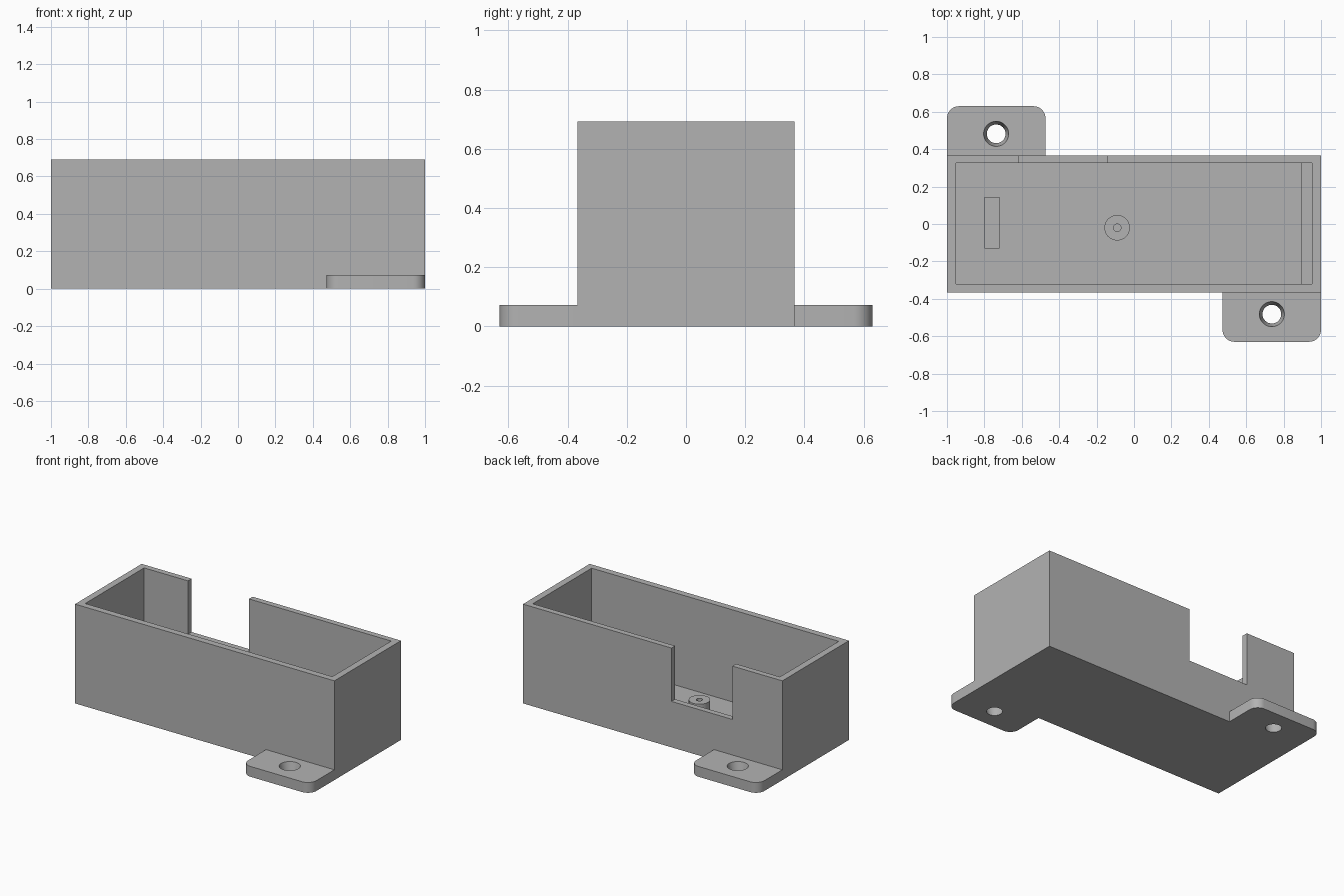
import bpy
import bmesh
from math import radians

old = bpy.data.objects.get("Cube")
if old:
    bpy.data.objects.remove(old, do_unlink=True)

grey = bpy.data.materials.new("plain_grey")
grey.use_nodes = True
colour = (0.45, 0.45, 0.45, 1)
grey.diffuse_color = colour
grey.node_tree.nodes["Principled BSDF"].inputs["Base Color"].default_value = colour


def make_object(name, bm):
    mesh = bpy.data.meshes.new(name)
    bmesh.ops.recalc_face_normals(bm, faces=bm.faces)
    bm.to_mesh(mesh)
    bm.free()
    mesh.materials.append(grey)
    obj = bpy.data.objects.new(name, mesh)
    bpy.context.collection.objects.link(obj)
    return obj


def box(name, x, y, z, rounded_side=0):
    """Box from axis ranges; upright edges on one y side may be rounded."""
    bm = bmesh.new()
    bmesh.ops.create_cube(bm, size=1)
    for v in bm.verts:
        v.co = [r[0] if c < 0 else r[1] for c, r in zip(v.co, (x, y, z))]
    if rounded_side:
        outer = max(y) if rounded_side > 0 else min(y)
        edges = [e for e in bm.edges
                 if all(abs(v.co.y - outer) < 1e-4 for v in e.verts)
                 and abs(e.verts[0].co.z - e.verts[1].co.z) > 0.01]
        bmesh.ops.bevel(bm, geom=edges, offset=0.065, segments=8,
                        profile=0.5, affect='EDGES')
    return make_object(name, bm)


def cone(name, x, y, z, r_bottom, r_top, sides=48):
    bm = bmesh.new()
    bmesh.ops.create_cone(bm, cap_ends=True, segments=sides, radius1=r_bottom,
                          radius2=r_top, depth=z[1] - z[0])
    bmesh.ops.translate(bm, vec=(x, y, sum(z) / 2), verts=bm.verts)
    return make_object(name, bm)


def activate(obj):
    bpy.ops.object.select_all(action='DESELECT')
    obj.select_set(True)
    bpy.context.view_layer.objects.active = obj


def cut(obj, cutter):
    mod = obj.modifiers.new("cut", 'BOOLEAN')
    mod.operation = 'DIFFERENCE'
    mod.solver = 'EXACT'
    mod.object = cutter
    activate(obj)
    bpy.ops.object.modifier_apply(modifier=mod.name)
    bpy.data.objects.remove(cutter, do_unlink=True)


def smooth(obj):
    activate(obj)
    bpy.ops.object.shade_smooth_by_angle(angle=radians(30))


FLOOR = 0.05
SUPPORT_TOP = 0.17

# Open tray with a notch in the back wall
tray = box("tray", (-1, 1), (-0.367, 0.367), (0, 0.692))
cut(tray, box("cavity", (-0.953, 0.953), (-0.322, 0.327), (FLOOR, 1)))
cut(tray, box("notch", (-0.615, -0.145), (0.25, 0.5), (0.32, 1)))

# Floor supports: end ledge, bar and screw boss
box("end_ledge", (0.893, 0.96), (-0.33, 0.335), (0.02, SUPPORT_TOP))
box("support_bar", (-0.8, -0.72), (-0.13, 0.145), (0.02, SUPPORT_TOP))
boss = cone("screw_boss", -0.09, -0.02, (0.02, SUPPORT_TOP), 0.068, 0.068)
cut(boss, cone("pilot_hole", -0.09, -0.02, (FLOOR, 0.3), 0.02, 0.02, 24))
smooth(boss)

# Mounting tabs on opposite corners, with tapered holes
for name, side in (("back_tab", 1), ("front_tab", -1)):
    xs = sorted((-side, -0.473 * side))
    ys = sorted((0.367 * side, 0.63 * side))
    tab = box(name, xs, ys, (0, 0.072), rounded_side=side)
    cut(tab, cone("tab_hole", -0.737 * side, 0.482 * side,
                  (-0.072, 0.144), 0.033, 0.084))
    smooth(tab)
